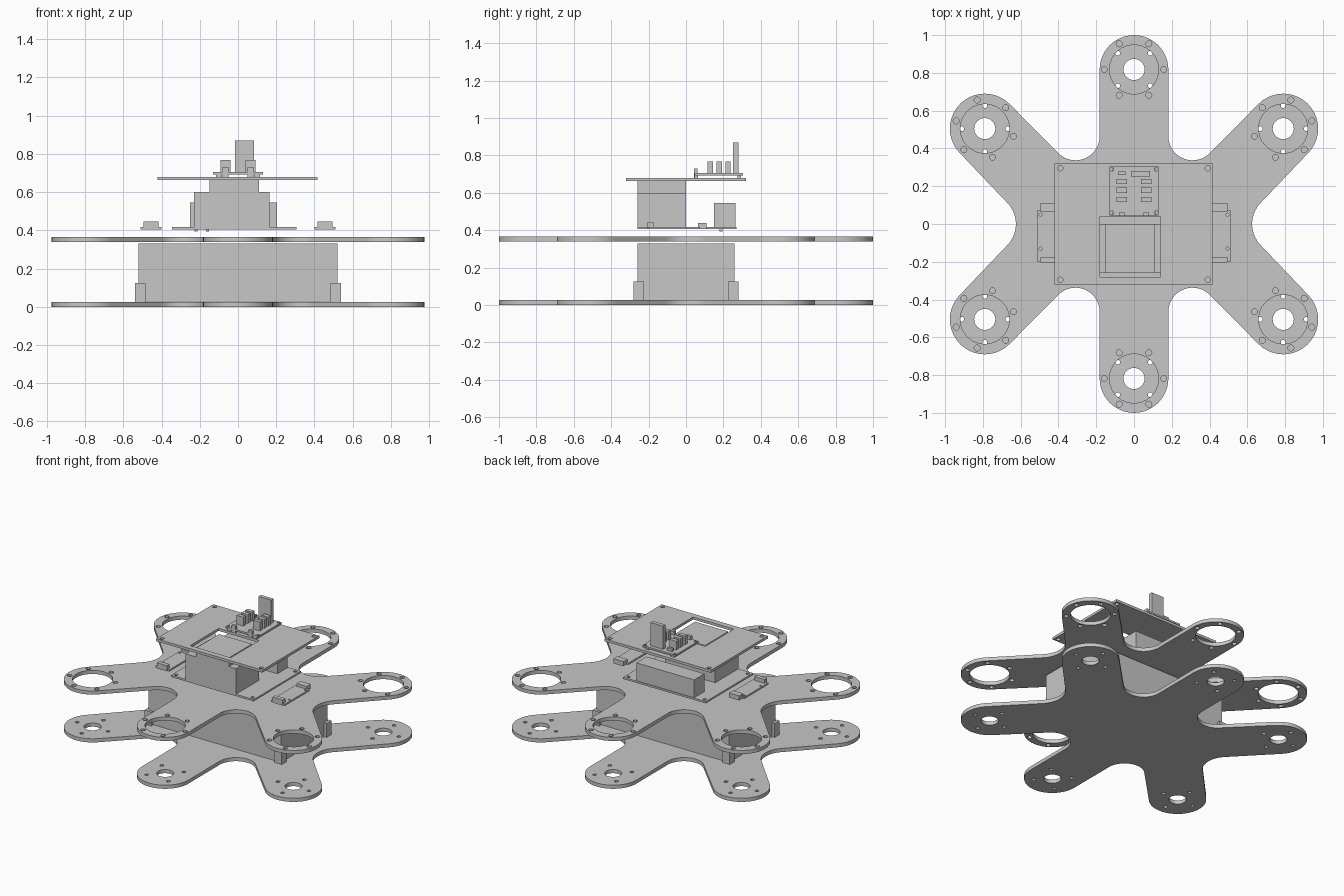
import bpy, bmesh, math
from math import radians, cos, sin

cube = bpy.data.objects.get("Cube")
if cube:
    bpy.data.objects.remove(cube, do_unlink=True)

grey = bpy.data.materials.new("plain grey")
grey.use_nodes = True
GREY = (0.57, 0.57, 0.57, 1)
grey.diffuse_color = GREY
grey.node_tree.nodes["Principled BSDF"].inputs["Base Color"].default_value = GREY


def add_object(name, mesh):
    mesh.materials.clear()
    mesh.materials.append(grey)
    obj = bpy.data.objects.new(name, mesh)
    bpy.context.collection.objects.link(obj)
    return obj


def box(name, x0, x1, y0, y1, z0, z1):
    bm = bmesh.new()
    bmesh.ops.create_cube(bm, size=1)
    for v in bm.verts:
        v.co = ((x0 + x1) / 2 + v.co.x * (x1 - x0),
                (y0 + y1) / 2 + v.co.y * (y1 - y0),
                (z0 + z1) / 2 + v.co.z * (z1 - z0))
    mesh = bpy.data.meshes.new(name)
    bm.to_mesh(mesh)
    bm.free()
    return add_object(name, mesh)


def arc(x, y, r, a0, a1, n):
    angles = [radians(a0 + (a1 - a0) * i / n) for i in range(n + 1)]
    return [(x + r * cos(a), y + r * sin(a)) for a in angles]


def circle(x, y, r, n=16):
    return arc(x, y, r, 0, 360, n)[:-1]


def rect(x0, x1, y0, y1):
    return [(x0, y0), (x1, y0), (x1, y1), (x0, y1)]


def plate(name, loops, z0, z1):
    """Flat sheet: the first loop is the outline, the others are holes."""
    curve = bpy.data.curves.new(name, 'CURVE')
    curve.dimensions = '2D'
    curve.fill_mode = 'BOTH'
    curve.extrude = (z1 - z0) / 2
    for loop in loops:
        spline = curve.splines.new('POLY')
        spline.points.add(len(loop) - 1)
        for point, (x, y) in zip(spline.points, loop):
            point.co = (x, y, 0, 1)
        spline.use_cyclic_u = True
    helper = bpy.data.objects.new(name + " helper", curve)
    bpy.context.collection.objects.link(helper)
    graph = bpy.context.evaluated_depsgraph_get()
    mesh = bpy.data.meshes.new_from_object(helper.evaluated_get(graph))
    bpy.data.objects.remove(helper, do_unlink=True)
    bm = bmesh.new()
    bm.from_mesh(mesh)
    bmesh.ops.remove_doubles(bm, verts=bm.verts, dist=0.0001)
    bmesh.ops.recalc_face_normals(bm, faces=bm.faces)
    bmesh.ops.translate(bm, verts=bm.verts, vec=(0, 0, (z0 + z1) / 2))
    bm.to_mesh(mesh)
    bm.free()
    obj = add_object(name, mesh)
    bpy.ops.object.select_all(action='DESELECT')
    obj.select_set(True)
    bpy.context.view_layer.objects.active = obj
    bpy.ops.object.shade_smooth_by_angle(angle=radians(30))
    return obj


# Six-armed outline: one quarter, mirrored twice, without repeated points
quarter = (arc(0.785, 0, 0.16, 180, 135, 5) + arc(0.79, 0.505, 0.185, -45, 135, 20)
           + arc(0.31, 0.465, 0.128, -45, -180, 14) + arc(0, 0.818, 0.182, 0, 90, 12))
half = quarter + [(-x, y) for x, y in reversed(quarter[:-1])]
outline = half + [(x, -y) for x, y in reversed(half[1:-1])]

# Arm ends with the direction each arm points
arms = [(0, s * 0.818, s * 90) for s in (1, -1)]
arms += [(sx * 0.79, sy * 0.505, sy * (45 if sx > 0 else 135))
         for sx in (1, -1) for sy in (1, -1)]


def ring_of_holes(x, y, spread, start, count, r):
    spots = arc(x, y, spread, start, start + 360, count)[:-1]
    return [circle(px, py, r, 12) for px, py in spots]


lower_holes, upper_holes = [], []
for x, y, angle in arms:
    lower_holes.append(circle(x, y, 0.056, 24))
    lower_holes += ring_of_holes(x, y, 0.122, angle + 45, 4, 0.013)
    upper_holes.append(circle(x, y, 0.13, 36))
    upper_holes += ring_of_holes(x, y, 0.157, angle + 30, 6, 0.016)
plate("lower_body_plate", [outline] + lower_holes, 0, 0.026)
plate("upper_body_plate", [outline] + upper_holes, 0.34, 0.366)

# Battery with its corner brackets
box("battery", -0.52, 0.52, -0.26, 0.26, 0.028, 0.33)
for sx in (-1, 1):
    for sy in (-1, 1):
        xs = sorted((sx * 0.485, sx * 0.54))
        ys = sorted((sy * 0.225, sy * 0.28))
        box("corner_bracket", *xs, *ys, 0.02, 0.125)

# Power board with its components
power_holes = [circle(x, y, 0.012, 12) for x in (-0.32, 0.28) for y in (-0.235, 0.245)]
plate("power_board", [rect(-0.345, 0.305, -0.26, 0.27)] + power_holes, 0.405, 0.418)
box("power_block_base", -0.23, 0.165, -0.26, 0, 0.418, 0.60)
box("power_block_top", -0.15, 0.11, -0.26, 0, 0.60, 0.662)
box("rear_connector", -0.25, 0.205, 0.15, 0.265, 0.418, 0.545)
for x in (-0.22, -0.16):
    box("solder_pin", x - 0.008, x + 0.008, 0.18, 0.196, 0.393, 0.405)

# Small boards on both sides
for s in (-1, 1):
    xs = sorted((s * 0.40, s * 0.51))
    holes = [circle(s * 0.495, y, 0.008, 10) for y in (0.05, -0.13)]
    plate("side_board", [rect(*xs, -0.2, 0.075)] + holes, 0.405, 0.418)
    xs = sorted((s * 0.415, s * 0.495))
    box("side_front_connector", *xs, -0.205, -0.175, 0.405, 0.445)
    box("side_back_connector", *xs, 0.065, 0.11, 0.405, 0.438)

# Top board with a window over the power block
top_holes = [circle(x, y, 0.014) for x in (-0.39, 0.39) for y in (-0.295, 0.295)]
plate("top_board", [rect(-0.42, 0.415, -0.32, 0.32), rect(-0.18, 0.14, -0.28, 0.04)]
      + top_holes, 0.662, 0.68)

# Sensor module on standoffs
module_holes = [circle(x, y, 0.01, 12) for x in (-0.117, 0.117) for y in (0.06, 0.29)]
plate("sensor_board", [rect(-0.13, 0.13, 0.045, 0.305)] + module_holes, 0.693, 0.705)
for x in (-0.1, 0.1):
    for y in (0.055, 0.285):
        box("standoff", x - 0.015, x + 0.015, y - 0.01, y + 0.01, 0.68, 0.695)
for x in (-0.065, 0.065):
    for y in (0.13, 0.178, 0.225):
        box("pin_header", x - 0.027, x + 0.027, y - 0.014, y + 0.014, 0.705, 0.767)
    box("front_jumper", x - 0.015, x + 0.015, 0.042, 0.062, 0.68, 0.73)
box("rear_jumper", -0.085, -0.045, 0.26, 0.278, 0.705, 0.725)
box("antenna", -0.015, 0.085, 0.252, 0.28, 0.705, 0.87)
